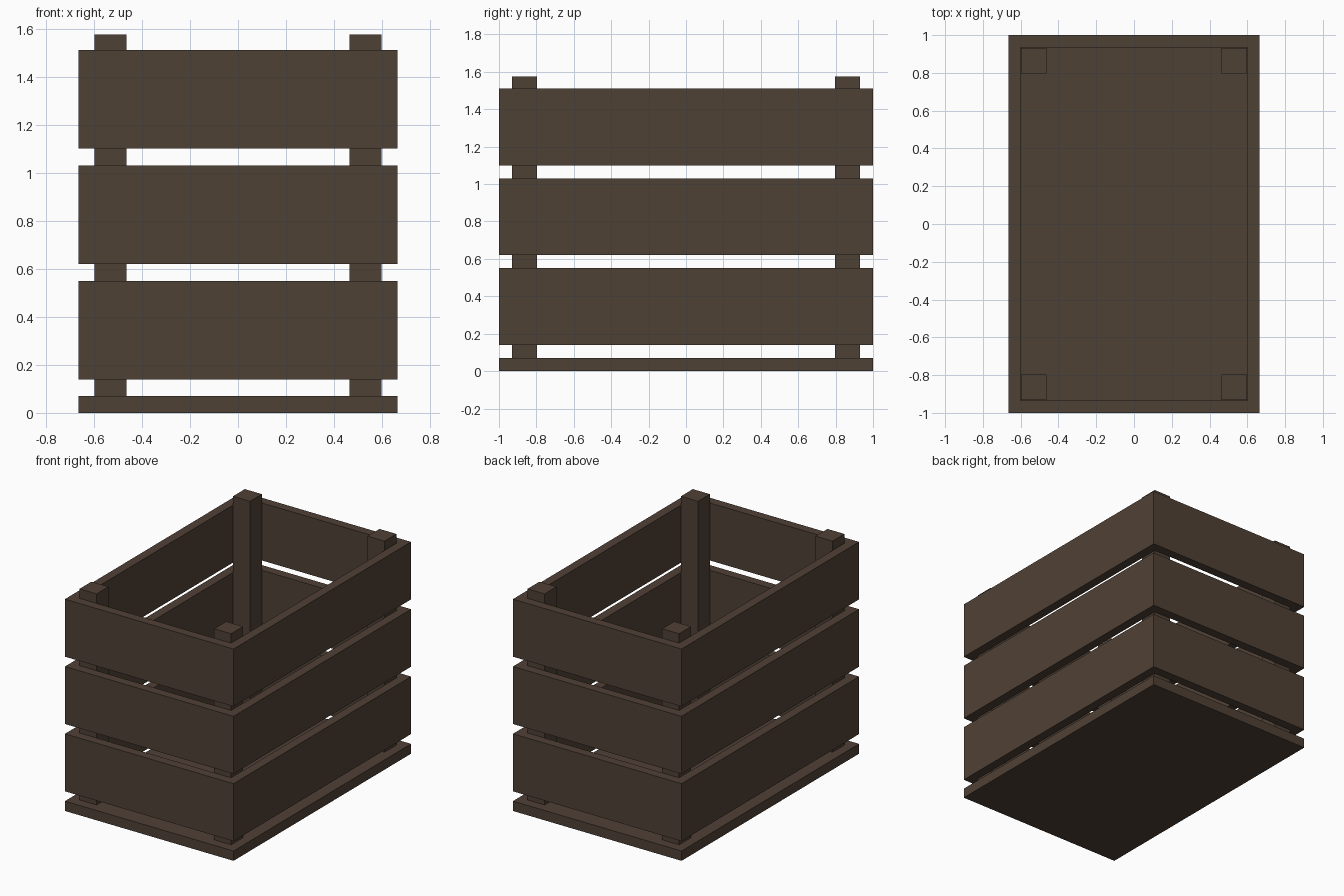
import bpy

cube = bpy.data.objects.get("Cube")
if cube:
    bpy.data.objects.remove(cube, do_unlink=True)

# One dark wood colour
wood = bpy.data.materials.new("dark_brown_wood")
wood.use_nodes = True
colour = (0.078, 0.052, 0.036, 1)
wood.diffuse_color = colour
wood.node_tree.nodes["Principled BSDF"].inputs["Base Color"].default_value = colour

HALF_X, HALF_Y = 0.665, 1.0
THICK = 0.065
BASE_TOP = 0.07
BOARD_HEIGHT, GAP = 0.41, 0.07
POST, POST_TOP = 0.134, 1.575


def box(name, low, high):
    """Add a box spanning two opposite corners."""
    centre = [(a + b) / 2 for a, b in zip(low, high)]
    bpy.ops.mesh.primitive_cube_add(size=1, location=centre)
    obj = bpy.context.object
    obj.name = name
    for v in obj.data.vertices:
        v.co = [c * (b - a) for c, a, b in zip(v.co, low, high)]
    obj.data.materials.append(wood)


def span(sign, inner, outer):
    return sorted((sign * inner, sign * outer))


# Solid base panel
box("base_panel", (-HALF_X, -HALF_Y, 0), (HALF_X, HALF_Y, BASE_TOP))

# Three rows of boards around the crate
inner_x, inner_y = HALF_X - THICK, HALF_Y - THICK
for row, level in enumerate(("lower", "middle", "upper")):
    z0 = BASE_TOP + GAP + row * (BOARD_HEIGHT + GAP)
    z1 = z0 + BOARD_HEIGHT
    for sign, end, side in ((-1, "front", "right"), (1, "back", "left")):
        y0, y1 = span(sign, inner_y, HALF_Y)
        box(f"{level}_{end}_board", (-HALF_X, y0, z0), (HALF_X, y1, z1))
        x0, x1 = span(sign, inner_x, HALF_X)
        box(f"{level}_{side}_board", (x0, -inner_y, z0), (x1, inner_y, z1))

# Corner posts just inside the boards
post_x, post_y = inner_x - 0.002, inner_y - 0.004
for sx, side in ((-1, "right"), (1, "left")):
    for sy, end in ((-1, "front"), (1, "back")):
        x0, x1 = span(sx, post_x - POST, post_x)
        y0, y1 = span(sy, post_y - POST, post_y)
        box(f"{end}_{side}_post", (x0, y0, BASE_TOP), (x1, y1, POST_TOP))
